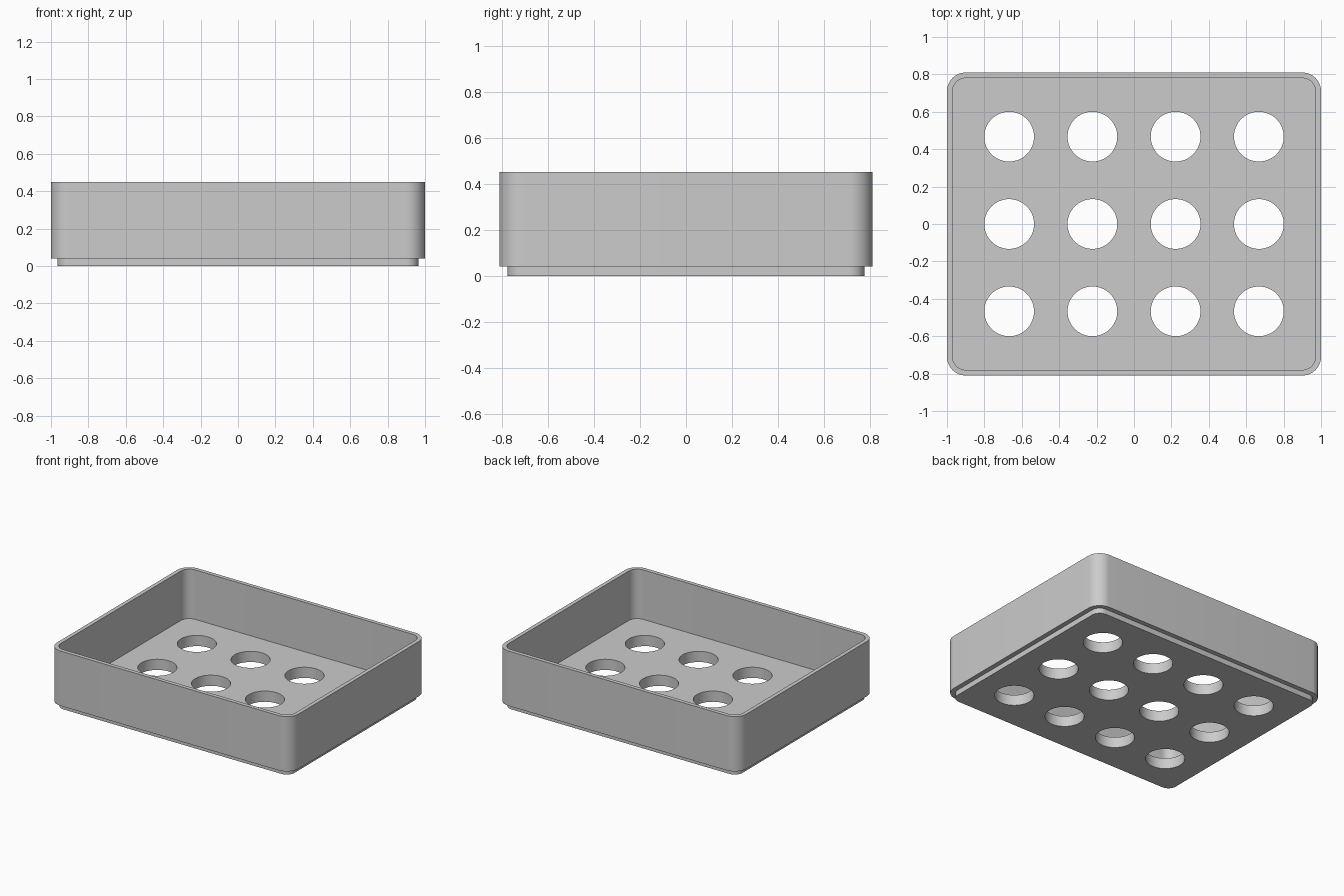
import bpy
import bmesh
from math import cos, sin, pi, radians

cube = bpy.data.objects.get("Cube")
if cube:
    bpy.data.objects.remove(cube, do_unlink=True)

HALF_X, HALF_Y, HEIGHT = 1.0, 0.81, 0.45
CORNER, WALL, STEP = 0.1, 0.03, 0.035
STEP_Z, FLOOR_Z = 0.04, 0.08
HOLE_RADIUS, PITCH_X, PITCH_Y = 0.133, 0.445, 0.467

grey = bpy.data.materials.new("plain grey")
grey.use_nodes = True
colour = (0.6, 0.6, 0.6, 1)
grey.diffuse_color = colour
grey.node_tree.nodes["Principled BSDF"].inputs["Base Color"].default_value = colour


def rounded_ring(bm, inset, z, steps=12):
    """Rounded rectangle of vertices, shrunk evenly by inset."""
    r = CORNER - inset
    ring = []
    for quarter, (sx, sy) in enumerate([(1, 1), (-1, 1), (-1, -1), (1, -1)]):
        for i in range(steps + 1):
            a = (quarter + i / steps) * pi / 2
            ring.append(bm.verts.new((sx * (HALF_X - CORNER) + r * cos(a),
                                      sy * (HALF_Y - CORNER) + r * sin(a), z)))
    return ring


def make_object(name, bm):
    bmesh.ops.recalc_face_normals(bm, faces=bm.faces)
    mesh = bpy.data.meshes.new(name)
    bm.to_mesh(mesh)
    bm.free()
    mesh.materials.append(grey)
    obj = bpy.data.objects.new(name, mesh)
    bpy.context.collection.objects.link(obj)
    return obj


# Tray: underside, stacking step, outer wall, rim, inner wall, floor
bm = bmesh.new()
profile = [(STEP, 0), (STEP, STEP_Z), (0, STEP_Z), (0, HEIGHT),
           (WALL, HEIGHT), (WALL, FLOOR_Z)]
rings = [rounded_ring(bm, inset, z) for inset, z in profile]
for low, high in zip(rings, rings[1:]):
    for i in range(len(low)):
        j = (i + 1) % len(low)
        bm.faces.new((low[i], low[j], high[j], high[i]))
bm.faces.new(rings[0])
bm.faces.new(rings[-1])
tray = make_object("tray", bm)

# Cutter: four by three grid of round holes
bm = bmesh.new()
for col in range(4):
    for row in range(3):
        new = bmesh.ops.create_cone(bm, cap_ends=True, segments=64, depth=0.3,
                                    radius1=HOLE_RADIUS, radius2=HOLE_RADIUS)
        bmesh.ops.translate(bm, verts=new["verts"],
                            vec=((col - 1.5) * PITCH_X, (row - 1) * PITCH_Y, 0.04))
cutter = make_object("hole_cutter", bm)
cutter.hide_render = True

# Cut the holes through the floor, then discard the cutter
cut = tray.modifiers.new("floor holes", "BOOLEAN")
cut.operation = "DIFFERENCE"
cut.solver = "EXACT"
cut.object = cutter
bpy.context.view_layer.objects.active = tray
tray.select_set(True)
bpy.ops.object.modifier_apply(modifier=cut.name)
bpy.data.objects.remove(cutter, do_unlink=True)

# Smooth corners and holes, crisp edges elsewhere
bpy.ops.object.select_all(action="DESELECT")
tray.select_set(True)
bpy.ops.object.shade_smooth_by_angle(angle=radians(30))
